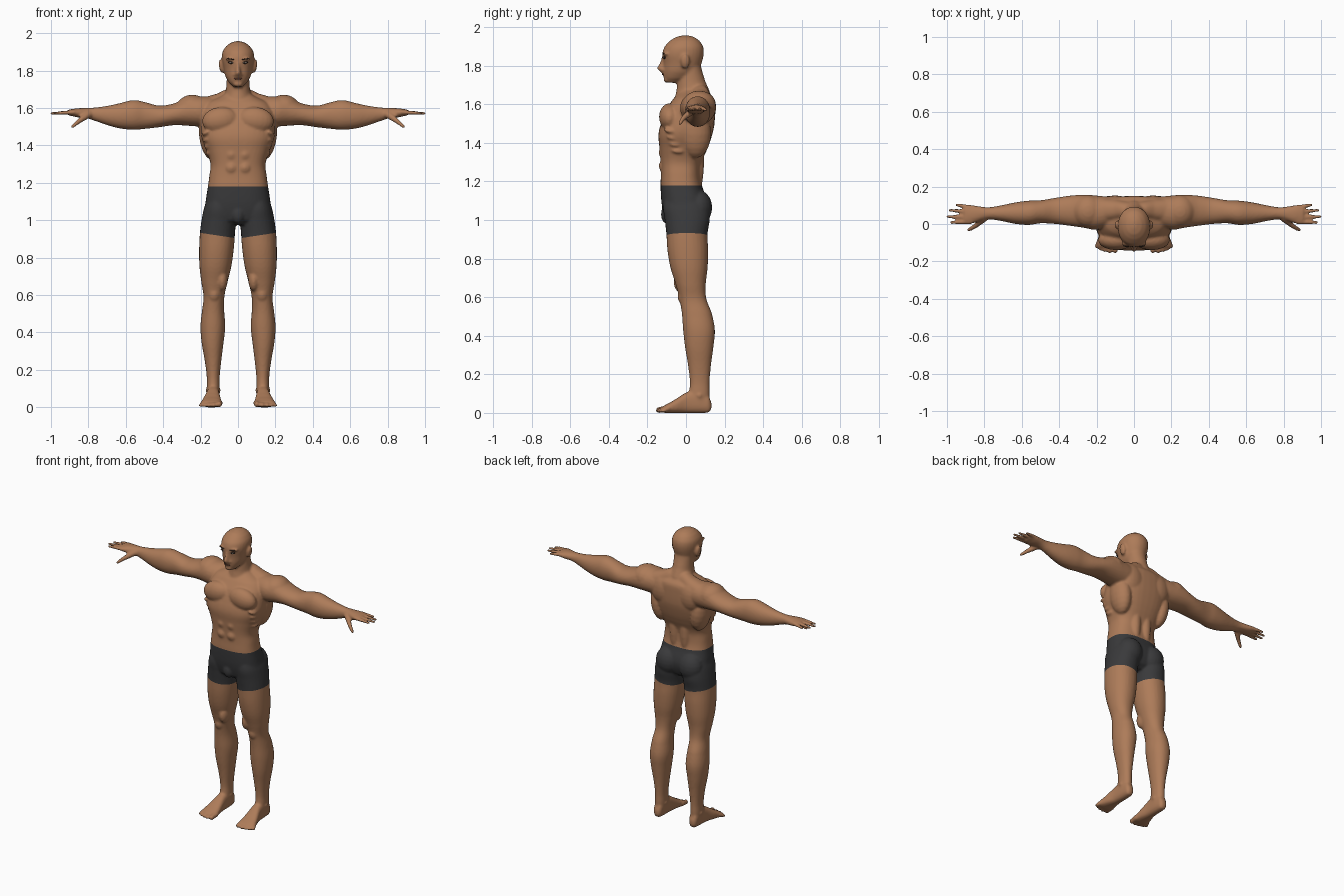
import bpy, bmesh, math
from mathutils import Vector, Matrix


def material(name, rgb):
    m = bpy.data.materials.new(name)
    m.diffuse_color = (*rgb, 1)
    return m


SKIN = material("skin", (0.42, 0.20, 0.10))
CLOTH = material("dark_cloth", (0.042, 0.042, 0.044))
HAIR = material("brow_brown", (0.05, 0.028, 0.018))
WHITE = material("eye_white", (0.5, 0.47, 0.43))
LIP = material("lip", (0.22, 0.085, 0.055))


class Shape:
    """Collects closed skins of rings as plain points and faces."""
    def __init__(self):
        self.points, self.faces = [], []

    def skin(self, rings):
        base, n = len(self.points), len(rings[0])
        for r in rings:
            self.points.extend(r)
        last = base + n*(len(rings) - 1)
        self.faces.append(tuple(range(base + n - 1, base - 1, -1)))
        self.faces.append(tuple(range(last, last + n)))
        for i in range(base, last, n):
            for k in range(n):
                j = (k + 1) % n
                self.faces.append((i + k, i + j, i + n + j, i + n + k))

    def build(self, name):
        mesh = bpy.data.meshes.new(name)
        mesh.from_pydata(self.points, [], self.faces)
        ob = bpy.data.objects.new(name, mesh)
        bpy.context.collection.objects.link(ob)
        return ob


figure = Shape()


def spline(a, b, c, d, t):
    return 0.5 * (2*b + (c - a)*t + (2*a - 5*b + 4*c - d)*t*t + (3*b - a - 3*c + d)*t**3)


def loft(axis, stations, power=2.3, mirror=True, n=28, sub=4):
    """Skin through stations (t, low_a, high_a, low_b, high_b) along an axis."""
    stations = sorted(stations)
    rows = []
    for i in range(len(stations) - 1):
        quad = [stations[max(0, min(len(stations) - 1, i + k))] for k in (-1, 0, 1, 2)]
        for s in range(sub):
            row = [spline(*v, s / sub) for v in zip(*quad)]
            row[0] = quad[1][0] + (quad[2][0] - quad[1][0]) * s / sub
            rows.append(row)
    rows.append(stations[-1])
    for side in ((1, -1) if mirror else (1,)):
        # ring direction keeps the faces pointing outwards
        turn = side * (-1 if axis == "Y" else 1)
        rings = []
        for t, a0, a1, b0, b1 in rows:
            ring = []
            for k in range(n):
                w = 2*math.pi*k/n * turn
                c, s = math.cos(w), math.sin(w)
                a = (a0 + a1)/2 + (a1 - a0)/2 * math.copysign(abs(c)**(2/power), c)
                b = (b0 + b1)/2 + (b1 - b0)/2 * math.copysign(abs(s)**(2/power), s)
                p = {"X": (t, a, b), "Y": (a, t, b), "Z": (a, b, t)}[axis]
                ring.append((p[0]*side, p[1], p[2]))
            rings.append(ring)
        figure.skin(rings)


def blob(c, r, tilt=0, mirror=True, target=figure, seg=20):
    """Ellipsoid, tilted in the front plane, mirrored across x."""
    for side in ((1, -1) if mirror else (1,)):
        m = (Matrix.Translation((c[0]*side, c[1], c[2])) @ Matrix.Rotation(tilt*side, 4, 'Y')
             @ Matrix.Diagonal((*r, 1)))
        rings = []
        for i in range(seg//2 + 1):
            w = -math.pi/2 * 0.96 + math.pi * 0.96 * i / (seg//2)
            rings.append([tuple(m @ Vector((math.cos(w)*math.cos(2*math.pi*k/seg),
                                            math.cos(w)*math.sin(2*math.pi*k/seg),
                                            math.sin(w)))) for k in range(seg)])
        target.skin(rings)


def digit(p, q, r0, r1, n=10):
    """Finger or toe as a chain of overlapping balls."""
    for i in range(n):
        t = i / (n - 1)
        r = r0 + (r1 - r0)*t
        blob(Vector(p).lerp(Vector(q), t), (r, r, r), seg=10)


# torso
torso = [(1.67, .08, -.03, .115), (1.63, .16, -.065, .145), (1.58, .19, -.1, .15),
         (1.50, .20, -.13, .148), (1.44, .195, -.143, .135), (1.38, .172, -.138, .115),
         (1.30, .147, -.132, .082), (1.24, .153, -.13, .075), (1.18, .161, -.132, .083),
         (1.10, .173, -.128, .108), (1.05, .178, -.12, .108), (1.0, .16, -.105, .09),
         (.975, .10, -.08, .06)]
loft("Z", [(z, -x, x, f, b) for z, x, f, b in torso], 2.6, mirror=False, n=40)
# neck and trapezius
loft("Z", [(1.58, -.10, .10, -.07, .14), (1.67, -.072, .072, -.05, .122),
           (1.72, -.062, .062, -.045, .1), (1.80, -.06, .06, -.03, .078)], 2, mirror=False)
loft("X", [(0, .03, .125, 1.5, 1.70), (.06, .02, .13, 1.5, 1.70), (.11, .01, .138, 1.5, 1.677),
           (.2, .0, .14, 1.52, 1.655)])
# head, nose, ears, brow ridge, mouth and chin
head = [(1.712, .025, -.095, -.04), (1.735, .048, -.113, .02), (1.77, .068, -.117, .06),
        (1.81, .077, -.117, .08), (1.86, .086, -.123, .092), (1.90, .083, -.111, .089),
        (1.93, .064, -.083, .07), (1.948, .04, -.055, .045), (1.957, .014, -.025, .018)]
loft("Z", [(z, -x, x, f, b) for z, x, f, b in head], 2.1, mirror=False)
loft("Z", [(1.85, -.009, .009, -.124, -.08), (1.81, -.012, .012, -.138, -.08),
           (1.785, -.017, .017, -.15, -.08), (1.768, -.012, .012, -.134, -.09)], 2, mirror=False)
blob((.013, -.118, 1.777), (.011, .013, .009))
blob((.088, -.004, 1.823), (.014, .024, .038), .15)
blob((.035, -.104, 1.86), (.036, .017, .009), -.12)
blob((0, -.105, 1.757), (.025, .019, .012), mirror=False)
blob((0, -.098, 1.728), (.026, .02, .016), mirror=False)
# chest, back, hip and belly muscles
blob((.095, -.085, 1.535), (.098, .055, .07), .15)
blob((.15, .05, 1.45), (.058, .08, .13), .12)
blob((.10, .105, 1.56), (.085, .048, .095))
blob((.04, .06, 1.31), (.035, .034, .17))
blob((.086, .065, 1.065), (.082, .071, .09))
blob((0, -.098, 1.03), (.036, .032, .05), mirror=False)
for z in (1.42, 1.35, 1.28):
    blob((.035, -.115, z), (.034, .026, .034))
for i in range(4):
    blob((.165 - .006*i, -.075 + .012*i, 1.47 - .035*i), (.03, .04, .015), .5)
# arm and palm
loft("X", [(.08, .0, .14, 1.5, 1.655), (.2, -.03, .152, 1.5, 1.662), (.27, -.02, .156, 1.505, 1.657),
           (.34, -.01, .152, 1.508, 1.625), (.42, .0, .14, 1.497, 1.612),
           (.50, .004, .127, 1.488, 1.632), (.56, -.005, .125, 1.483, 1.642),
           (.63, .0, .116, 1.49, 1.626), (.70, .014, .102, 1.508, 1.611),
           (.77, .025, .09, 1.532, 1.602), (.81, .02, .092, 1.545, 1.6),
           (.86, .004, .1, 1.55, 1.598), (.905, .0, .102, 1.56, 1.592)], 2.1)
blob((.245, .068, 1.598), (.085, .088, .073))
# fingers and thumb
for y0, y1, tip in ((.09, .102, .95), (.065, .073, .988), (.037, .04, .999), (.011, .008, .98)):
    digit((.875, y0, 1.577), (tip - .004, y1, 1.571), .0135, .0095)
digit((.80, .03, 1.565), (.85, -.012, 1.53), .02, .014)
digit((.85, -.012, 1.53), (.885, -.032, 1.5), .014, .010)
# leg
loft("Z", [(1.12, .03, .165, -.11, .1), (1.06, .02, .183, -.118, .12), (1.0, .012, .195, -.11, .123),
           (.93, .016, .204, -.102, .112), (.84, .023, .208, -.096, .115),
           (.75, .036, .206, -.08, .112), (.66, .058, .195, -.052, .102),
           (.59, .073, .184, -.034, .106), (.52, .074, .192, -.022, .133),
           (.43, .068, .201, -.015, .15), (.34, .078, .194, -.005, .142),
           (.25, .089, .178, .01, .13), (.16, .098, .167, .02, .122),
           (.10, .098, .167, .015, .122), (.05, .1, .165, .01, .12)], 2.15)
blob((.128, -.01, .605), (.034, .034, .045))
blob((.085, -.02, .68), (.03, .045, .06))
blob((.133, .07, .09), (.042, .025, .022))
# foot and toes
loft("Y", [(.132, .118, .148, .018, .055), (.118, .106, .16, .002, .09), (.07, .1, .165, -.001, .12),
           (.0, .098, .17, -.001, .105), (-.06, .09, .188, -.001, .068),
           (-.1, .087, .197, -.001, .046), (-.122, .092, .194, .002, .034)], 2.6)
for i, (x, tip, r) in enumerate(((.1, -.141, .016), (.127, -.145, .0125), (.15, -.14, .012),
                                 (.17, -.132, .011), (.188, -.12, .011))):
    digit((x, -.095, .022), (x + .003*i, tip, r - .001), r + .003, r, 6)

# fuse the parts into one smooth skin
body = figure.build("body")
bpy.context.view_layer.objects.active = body
body.select_set(True)
fuse = body.modifiers.new("fuse", 'REMESH')
fuse.mode = 'VOXEL'
fuse.voxel_size = 0.007
soft = body.modifiers.new("soften", 'SMOOTH')
soft.factor, soft.iterations = 0.5, 5
for name in ("fuse", "soften"):
    bpy.ops.object.modifier_apply(modifier=name)

# shorts: cut waistband and slanted hems, then colour the faces between
mesh = body.data
mesh.materials.clear()
mesh.materials.append(SKIN)
mesh.materials.append(CLOTH)
bm = bmesh.new()
bm.from_mesh(mesh)
WAIST, HEM, SLOPE = 1.18, .902, .15
for co, no in (((0, 0, WAIST), (0, 0, 1)), ((0, 0, HEM), (-SLOPE, 0, 1)),
               ((0, 0, HEM), (SLOPE, 0, 1))):
    bmesh.ops.bisect_plane(bm, geom=bm.verts[:] + bm.edges[:] + bm.faces[:],
                           plane_co=co, plane_no=no, dist=1e-5)
for f in bm.faces:
    c = f.calc_center_median()
    f.smooth = True
    f.material_index = int(HEM + SLOPE*abs(c.x) < c.z < WAIST)
bm.to_mesh(mesh)
bm.free()
bpy.context.view_layer.update()


def face_detail(name, mat, x, z, r, depth, tilt=0):
    """Thin ellipsoid plates set on the face surface, mirrored when off centre."""
    hit, loc, _, _ = body.ray_cast(Vector((x, -1, z)), Vector((0, 1, 0)))
    shape = Shape()
    blob((x, (loc.y if hit else -.11) + depth, z), r, tilt, x > 0, shape)
    ob = shape.build(name)
    ob.data.materials.append(mat)
    ob.data.shade_smooth()


face_detail("eye_lids", HAIR, .035, 1.843, (.018, .007, .0075), .003, -.05)
face_detail("eyes", WHITE, .035, 1.842, (.014, .008, .005), .002)
face_detail("irises", HAIR, .034, 1.842, (.005, .005, .005), -.003)
face_detail("eyebrows", HAIR, .037, 1.861, (.023, .008, .0035), .004, -.15)
face_detail("mouth", LIP, 0, 1.757, (.023, .006, .005), .003)
